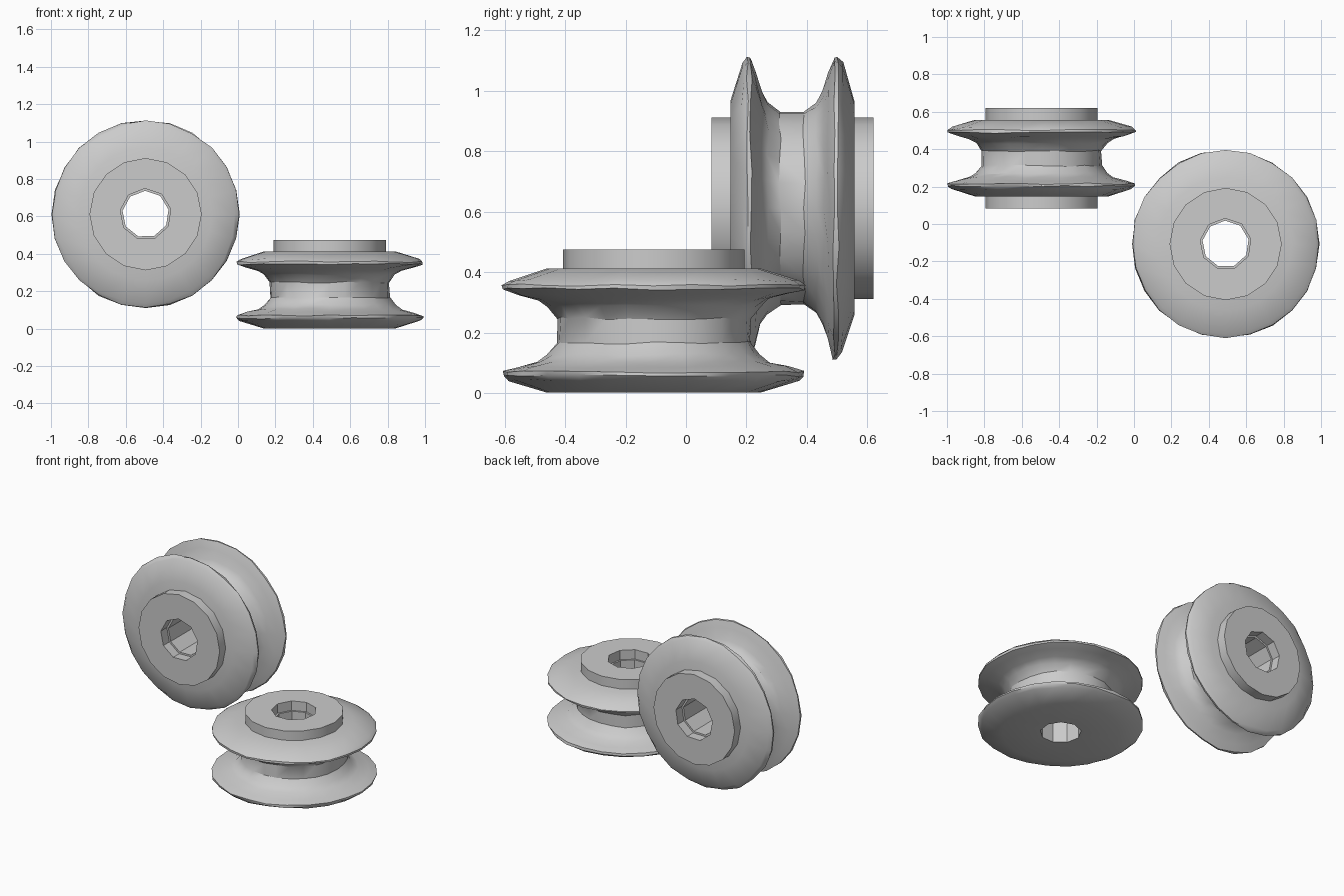
import bpy, bmesh, math, random
from mathutils import Matrix, Vector

if "Cube" in bpy.data.objects:
    bpy.data.objects.remove(bpy.data.objects["Cube"], do_unlink=True)

random.seed(4)

grey = bpy.data.materials.new("worn grey")
grey.use_nodes = True
colour = (0.6, 0.6, 0.6, 1)
grey.diffuse_color = colour
grey.node_tree.nodes["Principled BSDF"].inputs["Base Color"].default_value = colour

# Half of the grooved section: (distance from the middle, radius)
HALF = [(0.04, 0.325), (0.08, 0.355), (0.103, 0.39), (0.12, 0.455),
        (0.137, 0.504), (0.15, 0.504), (0.165, 0.485), (0.205, 0.355)]
GROOVED = [(-t, r) for t, r in reversed(HALF)] + HALF
HUB_DEPTH, HUB_TOP = 0.2, 0.268


def skin(bm, profile, sides, wobble=0.0, turn=0.0):
    """Revolve a profile about z and return its two end edge loops."""
    rings = []
    for i, (z, r) in enumerate(profile):
        inner = 0 < i < len(profile) - 1
        ring = []
        for k in range(sides):
            a = math.tau * k / sides + turn
            rr = r - (random.uniform(0, wobble) if inner else 0)
            zz = z + (random.uniform(-wobble, wobble) / 2 if inner else 0)
            ring.append(bm.verts.new((rr * math.cos(a), rr * math.sin(a), zz)))
        rings.append(ring)
    for low, high in zip(rings, rings[1:]):
        for k in range(sides):
            n = (k + 1) % sides
            bm.faces.new((low[k], low[n], high[n], high[k]))
    return [[bm.edges.get((ring[k], ring[(k + 1) % sides])) for k in range(sides)]
            for ring in (rings[0], rings[-1])]


def bored_part(name, profile, sides, bore, place, wobble=0.0):
    """A revolved solid with a nine-sided hole through it."""
    bm = bmesh.new()
    outer = skin(bm, profile, sides, wobble)
    hole = skin(bm, [(profile[0][0], bore), (profile[-1][0], bore)], 9, turn=0.2)
    for rim, mouth in zip(outer, hole):
        bmesh.ops.triangle_fill(bm, use_beauty=True, edges=rim + mouth)
    bmesh.ops.recalc_face_normals(bm, faces=bm.faces)
    mesh = bpy.data.meshes.new(name)
    bm.to_mesh(mesh)
    bm.free()
    mesh.materials.append(grey)
    obj = bpy.data.objects.new(name, mesh)
    bpy.context.collection.objects.link(obj)
    obj.matrix_world = place
    bpy.ops.object.select_all(action="DESELECT")
    obj.select_set(True)
    bpy.context.view_layer.objects.active = obj
    bpy.ops.object.shade_smooth_by_angle(angle=math.radians(32))


def wheel(name, place, hub_sides):
    bored_part(name + "_grooved_wheel", GROOVED, 24, 0.125, place, 0.009)
    for label, s in hub_sides:
        ends = sorted([s * HUB_DEPTH, s * HUB_TOP])
        bored_part(f"{name}_{label}_hub", [(z, 0.3) for z in ends], 16, 0.137, place)


# Upright wheel with a hub on both sides, and a flat one with its hub on top
upright = Matrix.Translation(Vector((-0.494, 0.352, 0.612))) @ Matrix.Rotation(math.pi / 2, 4, "X")
flat = Matrix.Translation(Vector((0.49, -0.107, 0.207)))
wheel("upright", upright, [("front", 1), ("back", -1)])
wheel("flat", flat, [("top", 1)])
